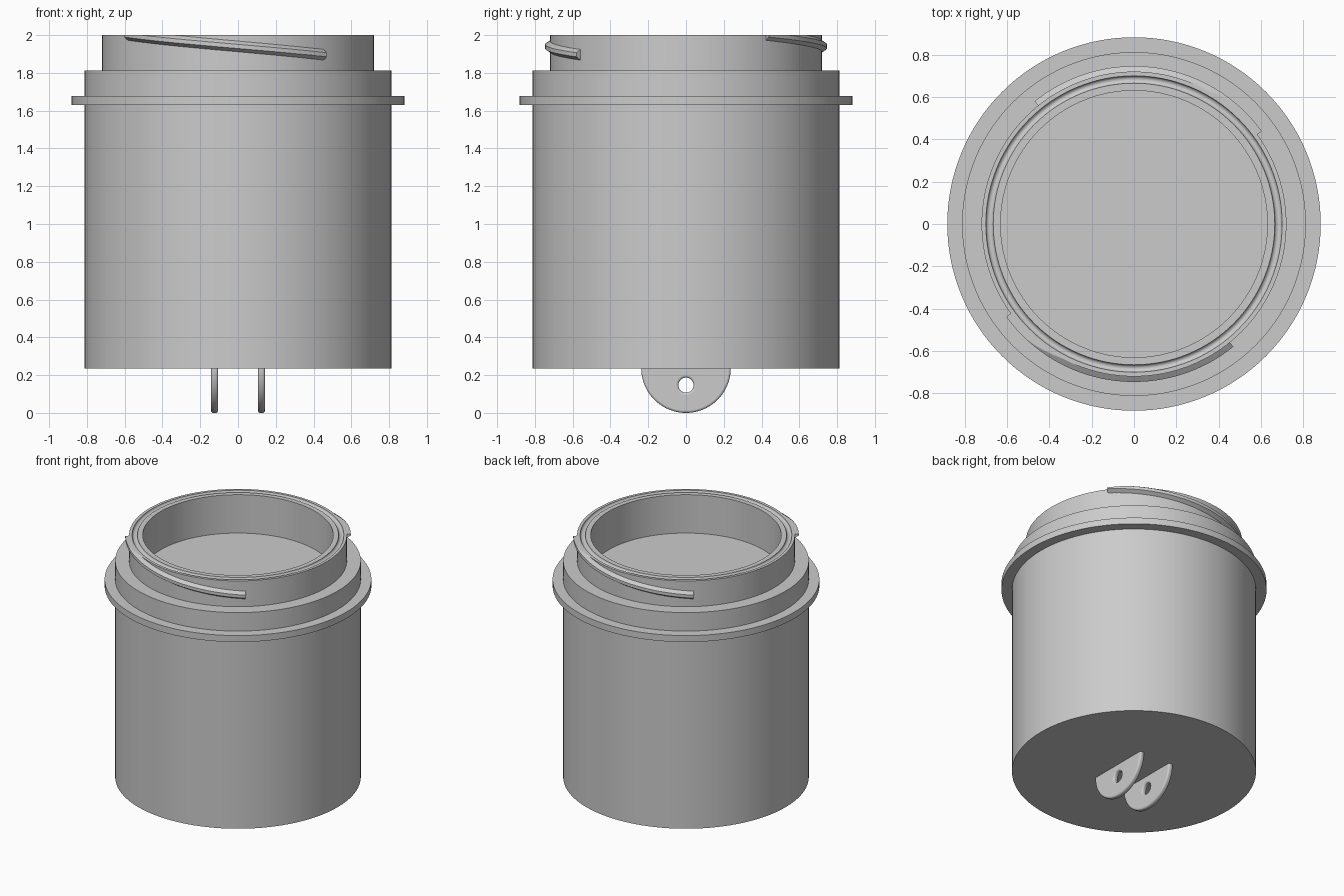
import bpy
import bmesh
from math import sin, cos, pi, radians
from mathutils import Matrix

cube = bpy.data.objects.get("Cube")
if cube:
    bpy.data.objects.remove(cube, do_unlink=True)

grey = bpy.data.materials.new("plain grey")
grey.use_nodes = True
colour = (0.6, 0.6, 0.6, 1)
grey.diffuse_color = colour
grey.node_tree.nodes["Principled BSDF"].inputs["Base Color"].default_value = colour


def finish(obj):
    """Give the part its material and smooth its curved sides."""
    obj.data.materials.clear()
    obj.data.materials.append(grey)
    bpy.ops.object.select_all(action='DESELECT')
    obj.select_set(True)
    bpy.context.view_layer.objects.active = obj
    bpy.ops.object.shade_smooth_by_angle(angle=radians(30))


def link(name, data):
    obj = bpy.data.objects.new(name, data)
    bpy.context.collection.objects.link(obj)
    return obj


def from_bmesh(name, bm):
    bmesh.ops.recalc_face_normals(bm, faces=bm.faces)
    mesh = bpy.data.meshes.new(name)
    bm.to_mesh(mesh)
    bm.free()
    obj = link(name, mesh)
    finish(obj)
    return obj


def lathe(name, profile, steps=128):
    """Spin a profile of (radius, height) points around z."""
    bm = bmesh.new()
    verts = [bm.verts.new((r, 0, z)) for r, z in profile]
    edges = [bm.edges.new(pair) for pair in zip(verts, verts[1:])]
    bmesh.ops.spin(bm, geom=verts + edges, cent=(0, 0, 0), axis=(0, 0, 1),
                   angle=2 * pi, steps=steps, use_merge=True)
    bmesh.ops.remove_doubles(bm, verts=bm.verts, dist=1e-5)
    return from_bmesh(name, bm)


# Body with collar flange, threaded neck, round seal groove and shallow cup
TOP, BASE = 2.0, 0.235
NECK, CUP = 0.72, 0.63
groove = [(0.6825 + 0.0175 * cos(a), TOP - 0.0175 * sin(a))
          for a in (pi * i / 10 for i in range(11))]
lathe("jar_body", [
    (0, BASE), (0.812, BASE),
    (0.812, 1.63), (0.882, 1.63), (0.882, 1.677), (0.812, 1.677),
    (0.812, 1.812), (NECK, 1.812), (NECK, TOP),
    *groove,
    (CUP, TOP), (CUP, 1.72), (0, 1.72)])


# Two helical thread ridges, trimmed flush with the rim
def thread(name, turn):
    section = [(NECK - 0.01, -0.024), (0.746, 0), (0.746, 0.022), (NECK - 0.01, 0.046)]
    start, sweep, drop, steps = radians(216), radians(93), 0.105, 40
    bm = bmesh.new()
    rings = []
    for i in range(steps + 1):
        t = i / steps
        a = start + turn + sweep * t
        rings.append([bm.verts.new((r * cos(a), r * sin(a), 1.99 - drop * t + z))
                      for r, z in section])
    for low, high in zip(rings, rings[1:]):
        for k in range(4):
            n = (k + 1) % 4
            bm.faces.new((low[k], low[n], high[n], high[k]))
    bm.faces.new(rings[0])
    bm.faces.new(rings[-1])
    cut = bmesh.ops.bisect_plane(bm, geom=bm.verts[:] + bm.edges[:] + bm.faces[:],
                                 plane_co=(0, 0, TOP), plane_no=(0, 0, 1),
                                 clear_outer=True)
    rim = [e for e in cut["geom_cut"] if isinstance(e, bmesh.types.BMEdge)]
    bmesh.ops.triangle_fill(bm, edges=rim, use_beauty=True)
    return from_bmesh(name, bm)


thread("front_thread", 0)
thread("back_thread", pi)


# Half-round lugs with a pin hole and rounded edges under the base
def lug(name, x):
    curve = bpy.data.curves.new(name, 'CURVE')
    curve.dimensions = '2D'
    curve.fill_mode = 'BOTH'
    bevel = 0.012
    curve.extrude = 0.0185 - bevel
    curve.bevel_depth = bevel
    curve.bevel_resolution = 3
    curve.offset = -bevel
    arc = [(0.237 * cos(a), BASE + 0.237 * sin(a) - 0.233 + 0.231)
           for a in (pi + pi * i / 48 for i in range(49))]
    arc += [(0.237, BASE + 0.03), (-0.237, BASE + 0.03)]
    hole = [(0.04 * cos(a), 0.143 + 0.04 * sin(a))
            for a in (2 * pi * i / 32 for i in range(32))]
    for points in (arc, hole):
        spline = curve.splines.new('POLY')
        spline.points.add(len(points) - 1)
        for p, (u, v) in zip(spline.points, points):
            p.co = (u, v, 0, 1)
        spline.use_cyclic_u = True
    obj = link(name, curve)
    obj.matrix_world = Matrix.Translation((x, 0, 0.004)) @ \
        Matrix.Rotation(pi / 2, 4, 'Z') @ Matrix.Rotation(pi / 2, 4, 'X')
    bpy.ops.object.select_all(action='DESELECT')
    obj.select_set(True)
    bpy.context.view_layer.objects.active = obj
    bpy.ops.object.convert(target='MESH')
    finish(bpy.context.view_layer.objects.active)


lug("left_lug", 0.124)
lug("right_lug", -0.124)
